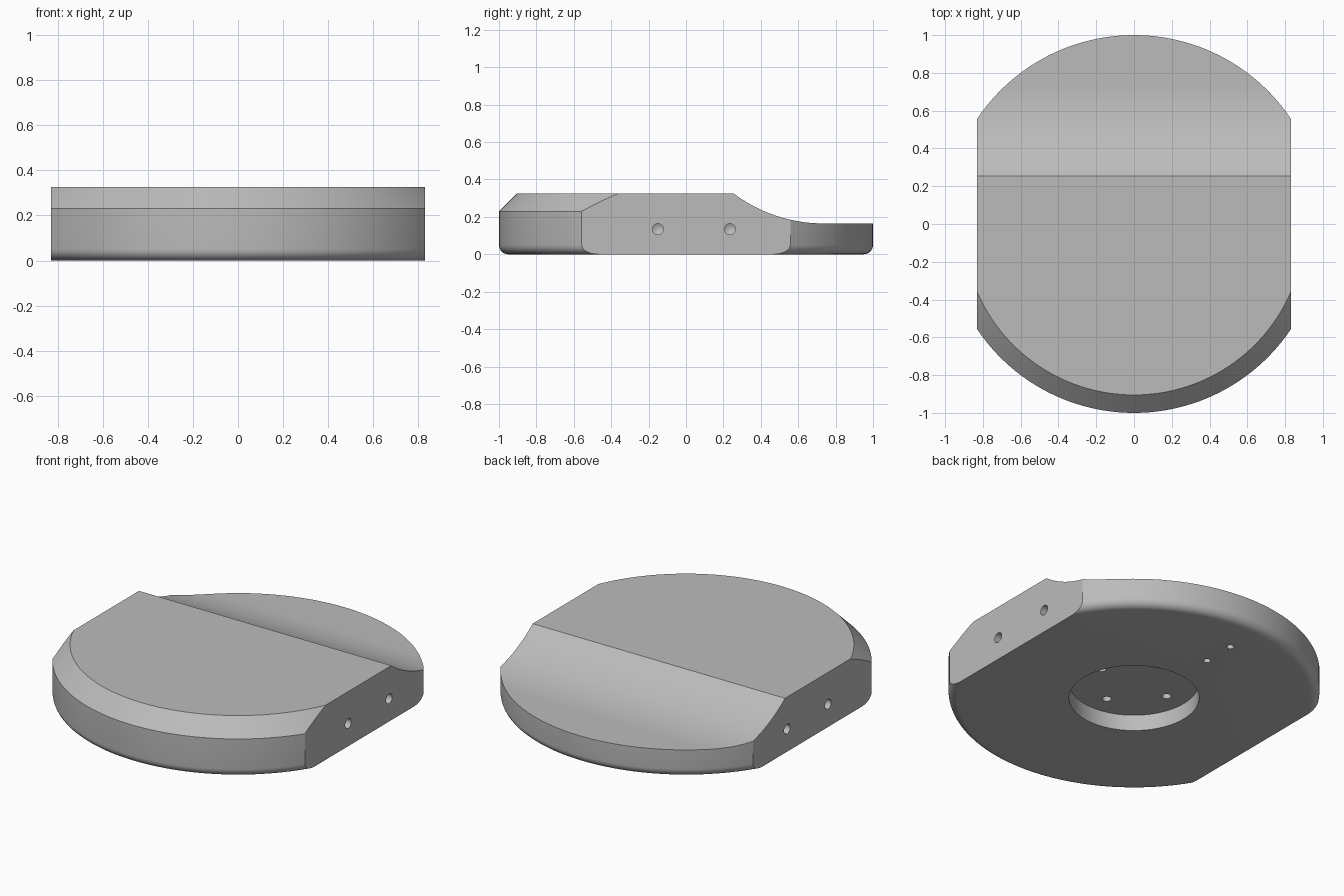
import bpy, bmesh, math
from mathutils import Matrix, Vector

if "Cube" in bpy.data.objects:
    bpy.data.objects.remove(bpy.data.objects["Cube"])


def new_object(name, bm):
    bmesh.ops.recalc_face_normals(bm, faces=bm.faces[:])
    mesh = bpy.data.meshes.new(name)
    bm.to_mesh(mesh)
    bm.free()
    obj = bpy.data.objects.new(name, mesh)
    bpy.context.collection.objects.link(obj)
    return obj


def lathe(name, profile, sides, matrix=Matrix()):
    """Closed solid turned about z from (radius, height) points."""
    bm = bmesh.new()
    rings = []
    for r, z in profile:
        if r == 0:
            rings.append([bm.verts.new((0, 0, z))])
        else:
            rings.append([bm.verts.new((r * math.cos(a), r * math.sin(a), z))
                          for a in (2 * math.pi * i / sides for i in range(sides))])
    for low, high in zip(rings, rings[1:]):
        for i in range(sides):
            j = (i + 1) % sides
            quad = [low[i % len(low)], low[j % len(low)],
                    high[j % len(high)], high[i % len(high)]]
            bm.faces.new(list(dict.fromkeys(quad)))
    for ring in (rings[0], rings[-1]):
        if len(ring) > 1:
            bm.faces.new(ring)
    bm.transform(matrix)
    return new_object(name, bm)


def boolean(obj, tool, operation):
    mod = obj.modifiers.new(operation, 'BOOLEAN')
    mod.operation, mod.solver, mod.object = operation, 'EXACT', tool
    bpy.context.view_layer.objects.active = obj
    bpy.ops.object.modifier_apply(modifier=mod.name)
    bpy.data.objects.remove(tool)


def drill(obj, start, direction, radius, depth):
    """Blind hole with a conical drill tip."""
    turn = Vector(direction).to_track_quat('Z', 'Y').to_matrix().to_4x4()
    profile = [(radius, -0.05), (radius, depth), (0, depth + radius * 0.6)]
    boolean(obj, lathe("drill", profile, 24, Matrix.Translation(start) @ turn), 'DIFFERENCE')


# Round body: filleted bottom rim, straight wall, chamfered top
HEIGHT, FILLET = 0.325, 0.05
rim = [(1 - FILLET + FILLET * math.sin(a), FILLET - FILLET * math.cos(a))
       for a in (math.pi / 2 * i / 8 for i in range(9))]
body = lathe("base_body", rim + [(1, 0.23), (0.905, HEIGHT)], 160)

# Side profile with the concave sweep down to the thin back, between two flats
HALF_WIDTH, BACK_Z, SWEEP_R, SWEEP_Y = 0.83, 0.165, 0.8, 0.735
side = [(-1.2, -0.1), (-1.2, 0.5), (0.255, 0.5)]
start = math.asin((SWEEP_Y - 0.255) / SWEEP_R)
for i in range(21):
    a = start * (1 - i / 20)
    side.append((SWEEP_Y - SWEEP_R * math.sin(a), BACK_Z + SWEEP_R * (1 - math.cos(a))))
side += [(1.2, BACK_Z), (1.2, -0.1)]
bm = bmesh.new()
face = bm.faces.new([bm.verts.new((-HALF_WIDTH, y, z)) for y, z in side])
swept = bmesh.ops.extrude_face_region(bm, geom=[face])["geom"]
bmesh.ops.translate(bm, vec=(2 * HALF_WIDTH, 0, 0),
                    verts=[v for v in swept if isinstance(v, bmesh.types.BMVert)])
boolean(body, new_object("side_profile", bm), 'INTERSECT')

# Round recess in the underside
RECESS = 0.095
boolean(body, lathe("recess", [(0.35, -0.1), (0.35, RECESS)], 96), 'DIFFERENCE')

# Four holes in the recess floor
for x, y in ((0.228, 0), (-0.228, 0), (0, 0.228), (0, -0.228)):
    drill(body, (x, y, RECESS), (0, 0, 1), 0.025, 0.1)

# Two holes in the underside near the back
for y in (0.56, 0.755):
    drill(body, (-0.043, y, 0), (0, 0, 1), 0.02, 0.08)

# Two holes in each side flat
for s in (-1, 1):
    for y in (-0.15, 0.235):
        drill(body, (s * HALF_WIDTH, y, 0.135), (-s, 0, 0), 0.029, 0.14)

# Grey finish, smooth where rounded
grey = bpy.data.materials.new("grey")
grey.diffuse_color = (0.5, 0.5, 0.5, 1)
grey.use_nodes = True
grey.node_tree.nodes["Principled BSDF"].inputs["Base Color"].default_value = grey.diffuse_color
body.data.materials.clear()
body.data.materials.append(grey)
for p in body.data.polygons:
    p.material_index = 0
bpy.ops.object.select_all(action='DESELECT')
body.select_set(True)
bpy.context.view_layer.objects.active = body
bpy.ops.object.shade_smooth_by_angle(angle=math.radians(25))
